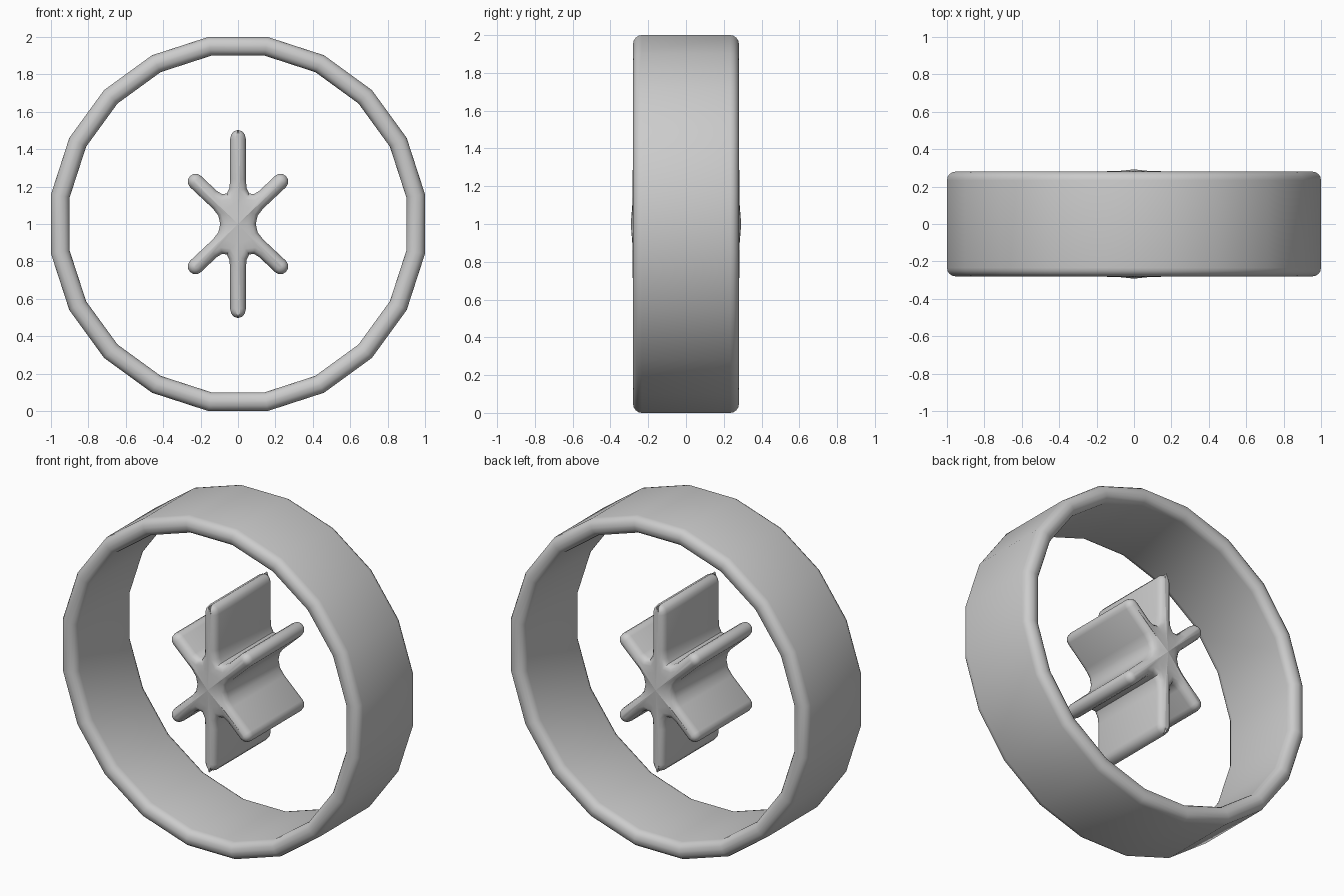
import bpy, bmesh
from math import sin, cos, pi, radians
from mathutils import Vector

if "Cube" in bpy.data.objects:
    bpy.data.objects.remove(bpy.data.objects["Cube"], do_unlink=True)

grey = bpy.data.materials.new("light grey")
grey.use_nodes = True
colour = (0.6, 0.6, 0.6, 1)
grey.diffuse_color = colour
grey.node_tree.nodes["Principled BSDF"].inputs["Base Color"].default_value = colour


def finish(bm, name, angle):
    bmesh.ops.recalc_face_normals(bm, faces=bm.faces)
    mesh = bpy.data.meshes.new(name)
    bm.to_mesh(mesh)
    bm.free()
    mesh.materials.append(grey)
    obj = bpy.data.objects.new(name, mesh)
    bpy.context.collection.objects.link(obj)
    bpy.ops.object.select_all(action='DESELECT')
    obj.select_set(True)
    bpy.context.view_layer.objects.active = obj
    bpy.ops.object.shade_smooth_by_angle(angle=radians(angle))


def bridge(bm, a, b):
    n = len(a)
    for i in range(n):
        j = (i + 1) % n
        bm.faces.new((a[i], a[j], b[j], b[i]))


# Outer ring: rounded band section swept round a twenty-sided circle
def build_ring(sides=20, mid=0.95, half_wall=0.05, half_width=0.28, r=0.046):
    section = []
    for sx, sy, start in ((1, 1, 0), (-1, 1, 90), (-1, -1, 180), (1, -1, 270)):
        for k in range(5):
            a = radians(start + k * 22.5)
            section.append((mid + sx * (half_wall - r) + r * cos(a),
                            sy * (half_width - r) + r * sin(a)))
    bm = bmesh.new()
    loops = []
    for i in range(sides):
        a = 2 * pi * (i + 0.5) / sides
        stretch = 1 / cos(pi / sides)
        loops.append([bm.verts.new((p * stretch * cos(a), y, 1 + p * stretch * sin(a)))
                      for p, y in section])
    for i in range(sides):
        bridge(bm, loops[i], loops[(i + 1) % sides])
    finish(bm, "outer_ring", 35)


# Star outline: one quarter from the side valley to the top tip, then mirrored
def star_outline():
    h = 0.042
    pts = [Vector(p) for p in ((0.095, 0), (0.105, 0.045), (0.135, 0.083))]
    for k in range(7):                                   # diagonal arm tip
        a = radians(-45 + k * 30)
        pts.append(Vector((0.227 + h * cos(a), 0.227 + h * sin(a))))
    pts += [Vector(p) for p in ((0.115, 0.178), (0.085, 0.16), (0.06, 0.163),
                                (0.046, 0.19), (0.042, 0.24))]
    for k in range(4):                                   # upright arm tip
        a = radians(k * 30)
        pts.append(Vector((h * cos(a), 0.455 + 0.048 * sin(a))))
    pts.append(Vector((0, 0.503)))
    half = pts + [Vector((-p.x, p.y)) for p in reversed(pts[:-1])]
    return half + [Vector((p.x, -p.y)) for p in reversed(half[1:-1])]


def inset(points, d):
    result = []
    n = len(points)
    for i, p in enumerate(points):
        e1 = (p - points[i - 1]).normalized()
        e2 = (points[(i + 1) % n] - p).normalized()
        n1, n2 = Vector((-e1.y, e1.x)), Vector((-e2.y, e2.x))
        m = (n1 + n2).normalized()
        result.append(p + m * d / max(m.dot(n1), 0.7))
    return result


# Six-vaned hub with rounded edges and slightly domed centre
def build_hub(depth=0.28, r=0.04):
    outline = star_outline()
    bm = bmesh.new()

    def loop(points, y):
        return [bm.verts.new((p.x, y, 1 + p.y)) for p in points]

    bases = []
    for side in (-1, 1):
        last = loop(outline, side * (depth - r))
        bases.append(last)
        for deg in (30, 55, 80):
            a = radians(deg)
            points = inset(outline, r * (1 - cos(a)))
            ring = loop(points, side * (depth - r + r * sin(a)))
            bridge(bm, last, ring)
            last = ring
        core = [p * min(1, 0.14 / p.length) * 0.75 for p in points]
        ring = loop(core, side * (depth + 0.004))
        bridge(bm, last, ring)
        centre = bm.verts.new((0, side * (depth + 0.012), 1))
        for i in range(len(ring)):
            bm.faces.new((ring[i - 1], ring[i], centre))
    bridge(bm, *bases)
    finish(bm, "star_hub", 40)


build_ring()
build_hub()
